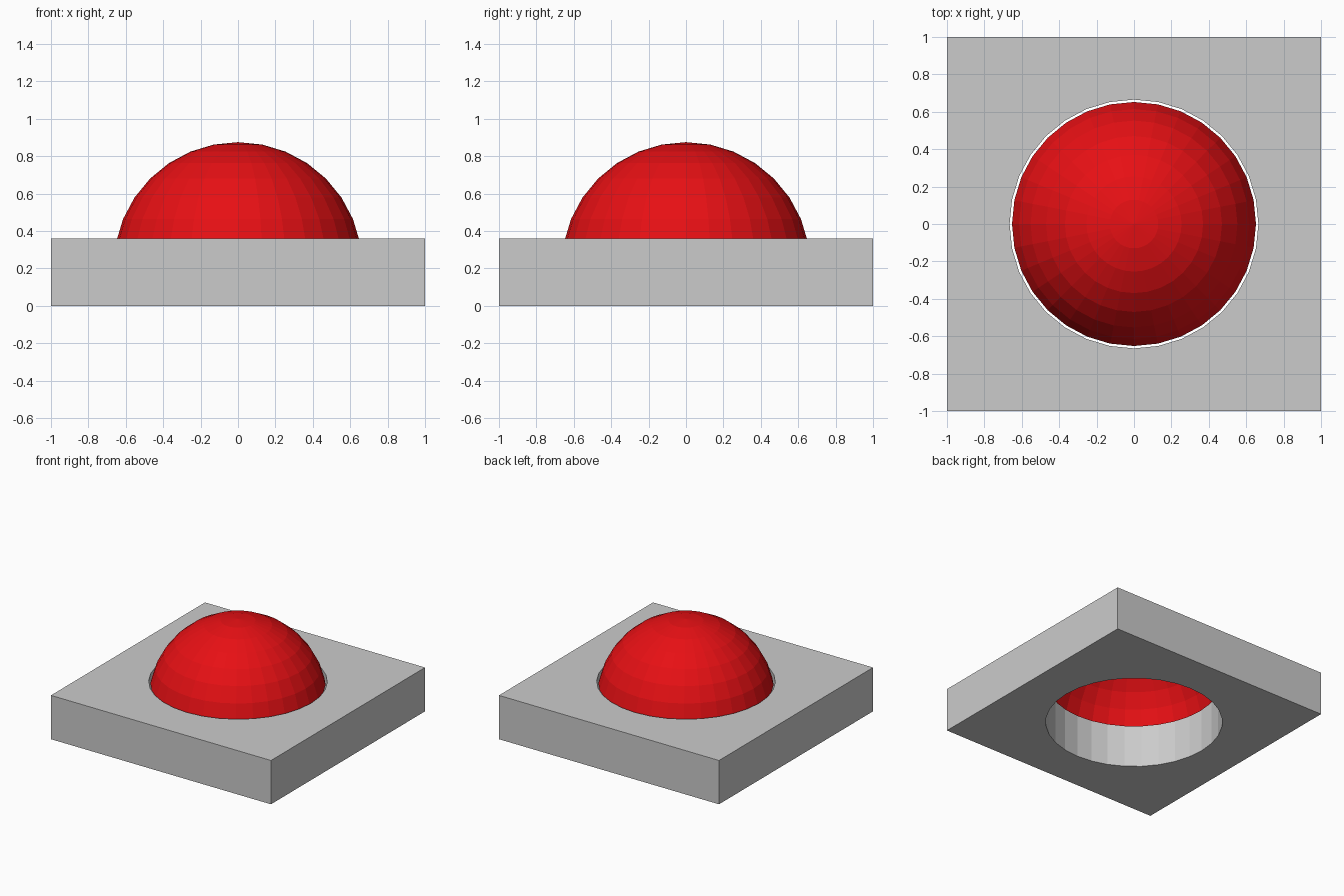
import bpy, bmesh
from math import sin, cos, tau

if "Cube" in bpy.data.objects:
    bpy.data.objects.remove(bpy.data.objects["Cube"])

SIDES = 32
RADIUS = 0.665
PLATE_HEIGHT = 0.36
DOME_CENTRE = 0.21


def add_object(name, bm):
    bmesh.ops.recalc_face_normals(bm, faces=bm.faces)
    mesh = bpy.data.meshes.new(name)
    bm.to_mesh(mesh)
    bm.free()
    obj = bpy.data.objects.new(name, mesh)
    bpy.context.collection.objects.link(obj)
    return obj


# Square plate with a round through hole: four loops joined all the way round
bm = bmesh.new()
directions = [(cos(tau * i / SIDES), sin(tau * i / SIDES)) for i in range(SIDES)]


def add_loop(z, square):
    loop = []
    for x, y in directions:
        r = 1 / max(abs(x), abs(y)) if square else RADIUS
        loop.append(bm.verts.new((x * r, y * r, z)))
    return loop


loops = [add_loop(0, True), add_loop(PLATE_HEIGHT, True),
         add_loop(PLATE_HEIGHT, False), add_loop(0, False)]
for k in range(4):
    a, b = loops[k], loops[(k + 1) % 4]
    for i in range(SIDES):
        j = (i + 1) % SIDES
        bm.faces.new((a[i], a[j], b[j], b[i]))
add_object("base_plate", bm)

# Open dome: upper part of a sphere, ending one ring above its equator
bm = bmesh.new()
bmesh.ops.create_uvsphere(bm, u_segments=SIDES, v_segments=16, radius=RADIUS)
low = [v for v in bm.verts if v.co.z < 0.1 * RADIUS]
bmesh.ops.delete(bm, geom=low, context='VERTS')
bmesh.ops.translate(bm, verts=bm.verts, vec=(0, 0, DOME_CENTRE))
dome = add_object("dome_button", bm)

# Make sure the open shell faces outward
if dome.data.polygons[0].normal.dot(dome.data.polygons[0].center) < 0:
    dome.data.flip_normals()

red = bpy.data.materials.new("button_red")
red.diffuse_color = (0.8, 0.005, 0.007, 1)
red.use_nodes = True
red.node_tree.nodes["Principled BSDF"].inputs["Base Color"].default_value = red.diffuse_color
dome.data.materials.append(red)
